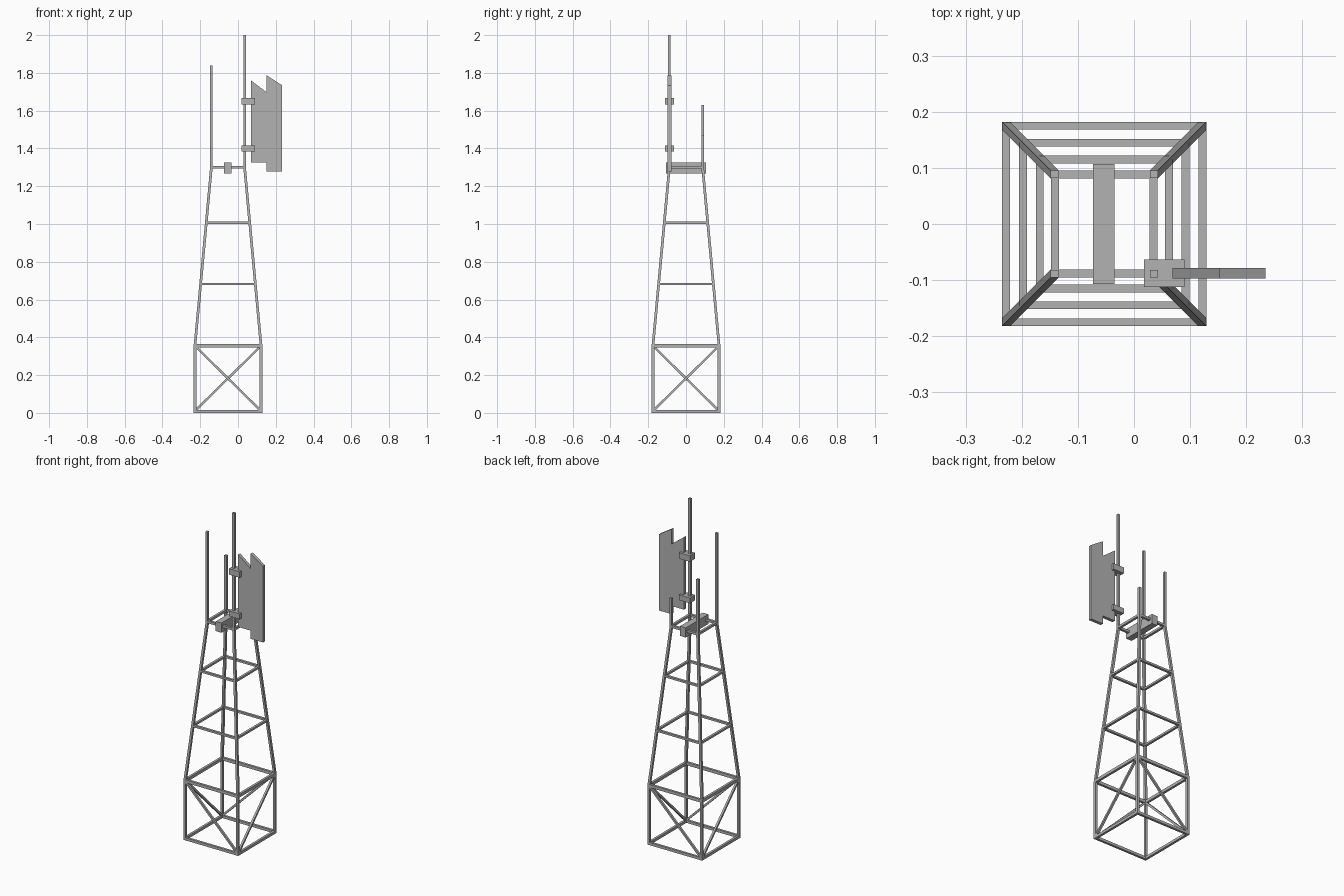
import bpy
import bmesh
from mathutils import Vector

old = bpy.data.objects.get("Cube")
if old:
    bpy.data.objects.remove(old, do_unlink=True)

steel = bpy.data.materials.new("steel grey")
steel.use_nodes = True
GREY = (0.45, 0.45, 0.45, 1)
steel.diffuse_color = GREY
steel.node_tree.nodes["Principled BSDF"].inputs["Base Color"].default_value = GREY

CX = -0.053                      # tower axis
BASE, TOP = 0.175, 0.088         # half widths of the frame
KNEE, DECK = 0.355, 1.30         # heights where the taper starts and ends
CORNERS = [(-1, -1), (1, -1), (1, 1), (-1, 1)]
X, Y, Z = Vector((1, 0, 0)), Vector((0, 1, 0)), Vector((0, 0, 1))


def half_width(z):
    t = max(0, (z - KNEE) / (DECK - KNEE))
    return BASE + (TOP - BASE) * t


def corner(c, z):
    h = half_width(min(z, DECK))
    return Vector((CX + c[0] * h, c[1] * h, z))


def add_prism(bm, ring, offset):
    """Extrude a ring of points by an offset, or to a second ring."""
    low = [bm.verts.new(p) for p in ring]
    high = [bm.verts.new(p + o) for p, o in zip(ring, offset)]
    n = len(ring)
    bm.faces.new(low[::-1])
    bm.faces.new(high)
    for i in range(n):
        j = (i + 1) % n
        bm.faces.new((low[i], low[j], high[j], high[i]))


def add_bar(bm, a, b, u, v):
    """Four-sided bar from a to b; u and v are its half-section vectors."""
    ring = [a - u - v, a + u - v, a + u + v, a - u + v]
    add_prism(bm, ring, [b - a] * 4)


def finish(bm, name):
    bmesh.ops.recalc_face_normals(bm, faces=bm.faces[:])
    mesh = bpy.data.meshes.new(name)
    bm.to_mesh(mesh)
    bm.free()
    mesh.materials.append(steel)
    obj = bpy.data.objects.new(name, mesh)
    bpy.context.collection.objects.link(obj)


def box(name, low, high):
    bm = bmesh.new()
    a, b = Vector(low), Vector(high)
    d = (b - a) / 2
    mid = (a + b) / 2
    add_bar(bm, mid - Z * d.z, mid + Z * d.z, X * d.x, Y * d.y)
    finish(bm, name)


# Corner legs: upright below the knee, leaning inwards above
bm = bmesh.new()
R = 0.007
for c in CORNERS:
    for z0, z1 in ((0, KNEE), (KNEE, DECK)):
        add_bar(bm, corner(c, z0), corner(c, z1), X * R, Y * R)
finish(bm, "corner_legs")

# Horizontal rings
for i, (z, thick) in enumerate(((0.008, 0.008), (KNEE, 0.009), (0.682, 0.006),
                                (1.006, 0.006), (DECK, 0.007))):
    bm = bmesh.new()
    for k, c in enumerate(CORNERS):
        side = Y if k % 2 == 0 else X
        add_bar(bm, corner(c, z), corner(CORNERS[(k + 1) % 4], z),
                side * R, Z * thick)
    finish(bm, f"ring_{i + 1}")

# One diagonal brace on each side of the base
bm = bmesh.new()
for k, c in enumerate(CORNERS):
    d = CORNERS[(k + 1) % 4]
    up, down = (c, d) if k % 2 == 0 else (d, c)
    a, b = corner(up, KNEE), corner(down, 0.01)
    normal = Y if k % 2 == 0 else X
    across = (b - a).cross(normal).normalized()
    add_bar(bm, a, b, normal * 0.006, across * 0.006)
finish(bm, "base_braces")

# Masts of different heights above the top ring
for name, c, top in zip(("front_right", "front_left", "back_left", "back_right"),
                        CORNERS, (1.84, 2.0, 1.47, 1.63)):
    bm = bmesh.new()
    a = corner(c, DECK - 0.007)
    add_bar(bm, a, Vector((a.x, a.y, top)), X * R, Y * R)
    finish(bm, f"{name}_mast")

# Cross beam lying over the top ring
box("cross_beam", (-0.073, -0.107, 1.267), (-0.035, 0.107, 1.325))

# Clamps holding the panel to the tall mast
box("lower_clamp", (0.018, -0.112, 1.383), (0.09, -0.063, 1.415))
box("upper_clamp", (0.018, -0.112, 1.632), (0.09, -0.063, 1.668))

# Stepped panel with slanted tops
bm = bmesh.new()
outline = [(0.069, 1.326), (0.152, 1.326), (0.152, 1.277), (0.234, 1.277),
           (0.234, 1.734), (0.152, 1.787), (0.152, 1.697), (0.069, 1.76)]
ring = [Vector((x, -0.097, z)) for x, z in outline]
add_prism(bm, ring, [Y * 0.019] * len(ring))
finish(bm, "panel")
